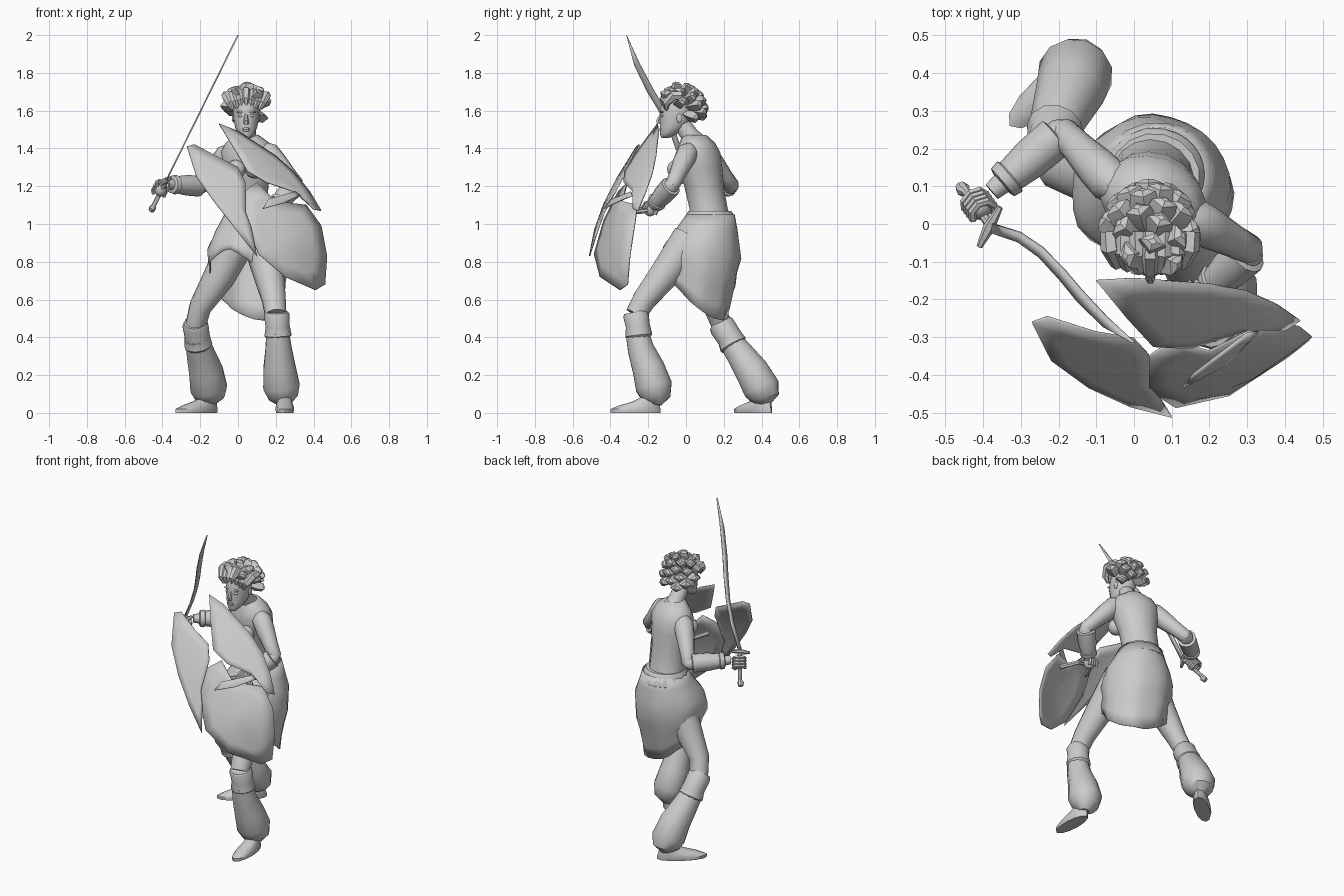
import bpy, bmesh, math
from mathutils import Vector, Quaternion, Matrix

cube = bpy.data.objects.get("Cube")
if cube:
    bpy.data.objects.remove(cube, do_unlink=True)

clay = bpy.data.materials.new("plain_grey")
clay.use_nodes = True
GREY = (0.6, 0.6, 0.6, 1)
clay.diffuse_color = GREY
clay.node_tree.nodes["Principled BSDF"].inputs["Base Color"].default_value = GREY


def finish(name, bm, angle=40, thick=0):
    bmesh.ops.recalc_face_normals(bm, faces=bm.faces)
    mesh = bpy.data.meshes.new(name)
    bm.to_mesh(mesh)
    bm.free()
    mesh.materials.append(clay)
    obj = bpy.data.objects.new(name, mesh)
    bpy.context.collection.objects.link(obj)
    if thick:
        mod = obj.modifiers.new("thickness", "SOLIDIFY")
        mod.thickness, mod.offset = thick, 0
    bpy.ops.object.select_all(action="DESELECT")
    obj.select_set(True)
    bpy.context.view_layer.objects.active = obj
    bpy.ops.object.shade_smooth_by_angle(angle=math.radians(angle))


def skin(bm, rings, closed=True, caps=True):
    """Bridge rings of points with quads."""
    rows = [[bm.verts.new(p) for p in ring] for ring in rings]
    n = len(rows[0])
    for a, b in zip(rows, rows[1:]):
        for i in range(n if closed else n - 1):
            j = (i + 1) % n
            bm.faces.new((a[i], a[j], b[j], b[i]))
    if caps:
        bm.faces.new(rows[0])
        bm.faces.new(rows[-1])


def circle(n):
    return [(math.cos(k * math.tau / n), math.sin(k * math.tau / n)) for k in range(n)]


def tube(name, rows, sides=12, angle=40, flat=1):
    """Limb through (x, y, z, radius) rows, rings square to the path."""
    pts = [Vector(r[:3]) for r in rows]
    rings, q, last = [], None, None
    for i, p in enumerate(pts):
        t = (pts[min(i + 1, len(pts) - 1)] - pts[max(i - 1, 0)]).normalized()
        q = last.rotation_difference(t) @ q if q else t.to_track_quat("Z", "Y")
        last = t
        rings.append([p + q @ Vector((c, s * flat, 0)) * rows[i][3] for c, s in circle(sides)])
    bm = bmesh.new()
    skin(bm, rings)
    finish(name, bm, angle)


def stack(name, rows, yaw=0, sides=16, angle=40):
    """Level oval rings given as (x, y, z, rx, ry)."""
    q = Quaternion((0, 0, 1), yaw)
    bm = bmesh.new()
    skin(bm, [[Vector(r[:3]) + q @ Vector((c * r[3], s * r[4], 0)) for c, s in circle(sides)]
              for r in rows])
    finish(name, bm, angle)


def ball(name, at, size):
    bm = bmesh.new()
    bmesh.ops.create_uvsphere(bm, u_segments=12, v_segments=8, radius=1,
                              matrix=Matrix.LocRotScale(Vector(at), None, Vector(size)))
    finish(name, bm)


# Legs: thigh, knee cuff, full trouser leg and shoe
def leg(side, thigh, cuff, shin, heel, toe):
    tube(side + "_thigh", thigh)
    tube(side + "_knee_cuff", cuff)
    tube(side + "_trouser", shin)
    heel, toe = Vector(heel), Vector(toe)
    d = toe - heel
    length = d.length
    rows = []
    for f, z, half, wide in ((.5, 0, .5, .045), (.5, .02, .5, .05), (.42, .04, .4, .046),
                             (.3, .06, .26, .04), (.2, .09, .14, .035)):
        p = heel + d * f
        rows.append((p.x, p.y, z, half * length, wide))
    stack(side + "_shoe", rows, math.atan2(d.y, d.x), 12)


leg("right",
    [(0, .12, .92, .1), (-.1, .13, .72, .085), (-.2, .15, .56, .06), (-.225, .19, .46, .055)],
    [(-.227, .175, .48, .06), (-.225, .19, .46, .07), (-.215, .23, .4, .068),
     (-.21, .25, .36, .076), (-.205, .26, .345, .06)],
    [(-.22, .22, .4, .062), (-.2, .28, .32, .075), (-.17, .35, .22, .092),
     (-.155, .4, .13, .1), (-.15, .415, .08, .08), (-.15, .42, .045, .03)],
    (-.11, .45, 0), (-.33, .26, 0))
leg("left",
    [(.12, .02, .92, .1), (.16, -.1, .75, .085), (.19, -.22, .6, .065), (.2, -.265, .52, .058)],
    [(.205, -.268, .535, .06), (.205, -.265, .52, .068), (.21, -.255, .46, .064),
     (.212, -.25, .41, .072), (.213, -.248, .395, .06)],
    [(.21, -.26, .43, .062), (.215, -.24, .34, .072), (.22, -.2, .24, .088),
     (.23, -.17, .14, .1), (.24, -.16, .08, .08), (.245, -.16, .04, .03)],
    (.245, -.135, 0), (.25, -.4, 0))

# Wrap skirt, hanging low at the back left and open high at the front
rings = []
for k in range(8):
    f = k / 7
    ring = []
    for c, s in circle(28):
        a = math.atan2(s, c)
        hem = .87 - .38 * ((1 + math.cos(a - 1.05)) / 2) ** .7
        z = 1.05 + (hem - 1.05) * f
        drop = min(1, (1.05 - z) / .17)
        fall = max(0, .8 - z)
        ruffle = .006 * f * math.cos(7 * a) + .005 * math.sin(3 * a + 50 * z) * drop
        rx = .13 + .08 * drop + ruffle - .12 * fall
        ry = .125 + .075 * drop + ruffle - .12 * fall
        ring.append((.06 - .01 * drop + rx * c, .13 - .045 * drop - .12 * fall + ry * s, z))
    rings.append(ring)
bm = bmesh.new()
skin(bm, rings, caps=False)
finish("skirt", bm, 50, .006)
stack("belt", [(.06, .13, .99, .14, .13), (.06, .13, 1, .147, .14), (.055, .128, 1.05, .132, .127),
               (.055, .125, 1.07, .12, .115)], -.2)

# Torso, bust and neck
stack("torso", [(.05, .13, .98, .13, .12), (.05, .12, 1.08, .108, .1), (.05, .095, 1.2, .112, .103),
                (.05, .075, 1.3, .132, .115), (.05, .065, 1.38, .145, .112),
                (.05, .06, 1.43, .12, .09), (.05, .045, 1.47, .06, .065)], -.35)
for side, at in (("right", (-.01, -.02, 1.29)), ("left", (.09, -.05, 1.29))):
    ball(side + "_breast", at, (.052, .05, .05))
tube("neck", [(.05, .06, 1.41, .07), (.05, .02, 1.47, .047), (.045, -.03, 1.54, .045)])

# Head and face
HX = .043
stack("head", [(HX, -.11, 1.455, .02, .02), (HX, -.095, 1.475, .042, .043),
               (HX, -.07, 1.51, .058, .068), (HX, -.055, 1.55, .066, .084),
               (HX, -.048, 1.6, .071, .09), (HX, -.045, 1.64, .068, .086),
               (HX, -.04, 1.675, .05, .065), (HX, -.04, 1.69, .02, .03)], 0, 16, 60)
tube("nose", [(HX, -.13, 1.585, .008), (HX, -.147, 1.545, .013), (HX, -.142, 1.53, .014)], 6)
for z in (1.505, 1.495):
    ball("lip", (HX, -.13, z), (.022, .011, .007))
for s in (-1, 1):
    side = "left" if s > 0 else "right"
    ball(side + "_eye", (HX + s * .028, -.126, 1.573), (.015, .008, .008))
    ball(side + "_brow", (HX + s * .03, -.127, 1.593), (.023, .008, .006))
    ball(side + "_ear", (HX + s * .067, -.035, 1.56), (.008, .015, .024))

# Broad wedge locks swept back over the skull
skull = Vector((HX, -.035, 1.605))
COUNT = 30
for i in range(COUNT):
    up = 1 - 1.35 * (i + .5) / COUNT
    turn = i * 2.39996
    flat = math.sqrt(1 - up * up)
    d = Vector((flat * math.cos(turn), flat * math.sin(turn), up))
    if d.z < .5 and d.y < -.2 or d.z < .1 and d.y < .2:
        continue
    sweep = (d + Vector((0, .6, -.1))).normalized()
    a = skull + Vector((d.x * .05, d.y * .06, d.z * .06))
    tube("hair_lock", [(*(a + sweep * l), r) for l, r in ((0, .022), (.045, .04), (.085, .034), (.095, .012))],
         4, 20, .75)

# Petal locks rising from the hairline
for k in range(-3, 4):
    x, back = HX + k * .023, .007 * abs(k)
    tube("front_lock", [(x, -.125 + back, 1.625 - back, .008), (x + k * .006, -.125 + back, 1.66 - back, .02),
                        (x + k * .012, -.085 + back, 1.7 - back, .027),
                        (x + k * .013, -.02, 1.7 - back, .024)], 6, 30)


# Arms with padded forearm guards
def arm(side, shoulder, elbow, wrist):
    s, e, w = Vector(shoulder), Vector(elbow), Vector(wrist)
    tube(side + "_upper_arm", [(*s.lerp(e, f), r) for f, r in
                               ((-.15, .035), (0, .058), (.3, .055), (.7, .044), (1, .04), (1.1, .02))])
    tube(side + "_forearm", [(*e.lerp(w, f), r) for f, r in ((-.1, .025), (0, .04), (.5, .042), (1.1, .025))])
    tube(side + "_arm_guard", [(*e.lerp(w, f), r) for f, r in
                               ((.08, .045), (.1, .056), (.5, .054), (.8, .045), (.82, .052), (.93, .048), (.95, .035))])


arm("right", (-.06, .11, 1.37), (-.19, .245, 1.2), (-.36, .1, 1.21))
arm("left", (.16, .01, 1.38), (.31, -.07, 1.21), (.2, -.17, 1.1))


# Fists wrapped around a grip
def fist(side, at, along):
    at, along = Vector(at), Vector(along).normalized()
    ball(side + "_palm", at, (.034, .034, .04))
    across = along.cross(Vector((0, 0, 1))).normalized()
    over = across.cross(along)
    for k in range(4):
        c = at + along * (k - 1.5) * .018
        tube(side + "_finger", [(*(c + across * math.cos(t) * .034 + over * math.sin(t) * .034), .011)
                                for t in (0, .8, 1.6, 2.4, 3.2, 4)], 6)


fist("right", (-.41, .045, 1.185), (.08, -.11, .16))
fist("left", (.18, -.19, 1.08), (.3, .03, -.05))

# Sword: grip, pommel, guard and curved blade
tube("sword_grip", [(-.46, .1, 1.07, .015), (-.452, .09, 1.085, .019), (-.445, .085, 1.1, .012),
                    (-.38, -.005, 1.23, .013)], 8)
tube("sword_guard", [(-.41, -.06, 1.21, .008), (-.385, -.01, 1.23, .016), (-.355, .045, 1.245, .008)], 6)
blade = [Vector((-.38 + .38 * u, y, 1.23 + .77 * u)) for u, y in
         ((0, -.01), (.2, -.035), (.35, -.075), (.5, -.135), (.62, -.19), (.8, -.26), (1, -.315))]
half = (.013, .014, .015, .017, .018, .015, .001)
strip = []
for i, p in enumerate(blade):
    t = (blade[min(i + 1, 6)] - blade[max(i - 1, 0)]).normalized()
    n = (Vector((0, 1, 0)) - t * t.y).normalized() * half[i]
    strip.append([p - n, p + n])
bm = bmesh.new()
skin(bm, strip, closed=False, caps=False)
finish("sword_blade", bm, 30, .008)


# Shield: three leaf plates on one leaning surface that curls back at its outer edges
def lean(x, z, ahead):
    dome = max(0, 1 - ((x - .1) ** 2 + (z - 1.12) ** 2) / .2)
    curl = .7 * max(0, x - z + .65) ** 2 + .8 * max(0, x + z - 1.25) ** 2
    return -.947 + .25 * x + .52 * z + curl - .07 * dome - ahead


def plate(name, outline, ahead=0):
    mx = sum(p[0] for p in outline) / len(outline)
    mz = sum(p[1] for p in outline) / len(outline)
    rings = []
    for f in (1, .7, .35, .05):
        ring = [(mx + (x - mx) * f, mz + (z - mz) * f) for x, z in outline]
        rings.append([(x, lean(x, z, ahead), z) for x, z in ring])
    bm = bmesh.new()
    skin(bm, rings, caps=False)
    bm.verts.ensure_lookup_table()
    bm.faces.new(bm.verts[-len(outline):])
    finish(name, bm, 40, .007)


plate("shield_right_leaf", [(-.27, 1.41), (-.23, 1.42), (-.1, 1.35), (0, 1.3), (.04, 1.22), (.04, 1.06),
                            (.07, .98), (.1, .83), (-.01, .97), (-.12, 1.11), (-.22, 1.25)], -.02)
plate("shield_lower_leaf", [(.03, 1.17), (.1, 1.22), (.2, 1.12), (.36, 1.1), (.44, .99), (.47, .83),
                            (.46, .68), (.41, .65), (.25, .72), (.11, .84), (.03, 1.02)], -.04)
plate("shield_upper_leaf", [(-.1, 1.53), (0, 1.49), (.2, 1.36), (.3, 1.27), (.38, 1.17), (.44, 1.07),
                            (.4, 1.08), (.3, 1.17), (.15, 1.22), (.05, 1.28), (-.02, 1.4)])
tube("shield_handle", [(.08, -.34, 1.1, .014), (.14, -.22, 1.085, .013), (.24, -.21, 1.07, .013),
                       (.3, -.31, 1.06, .014)], 6)
plate("shield_strap", [(.13, 1.08), (.16, 1.13), (.3, 1.17), (.33, 1.15), (.24, 1.11)], .01)
